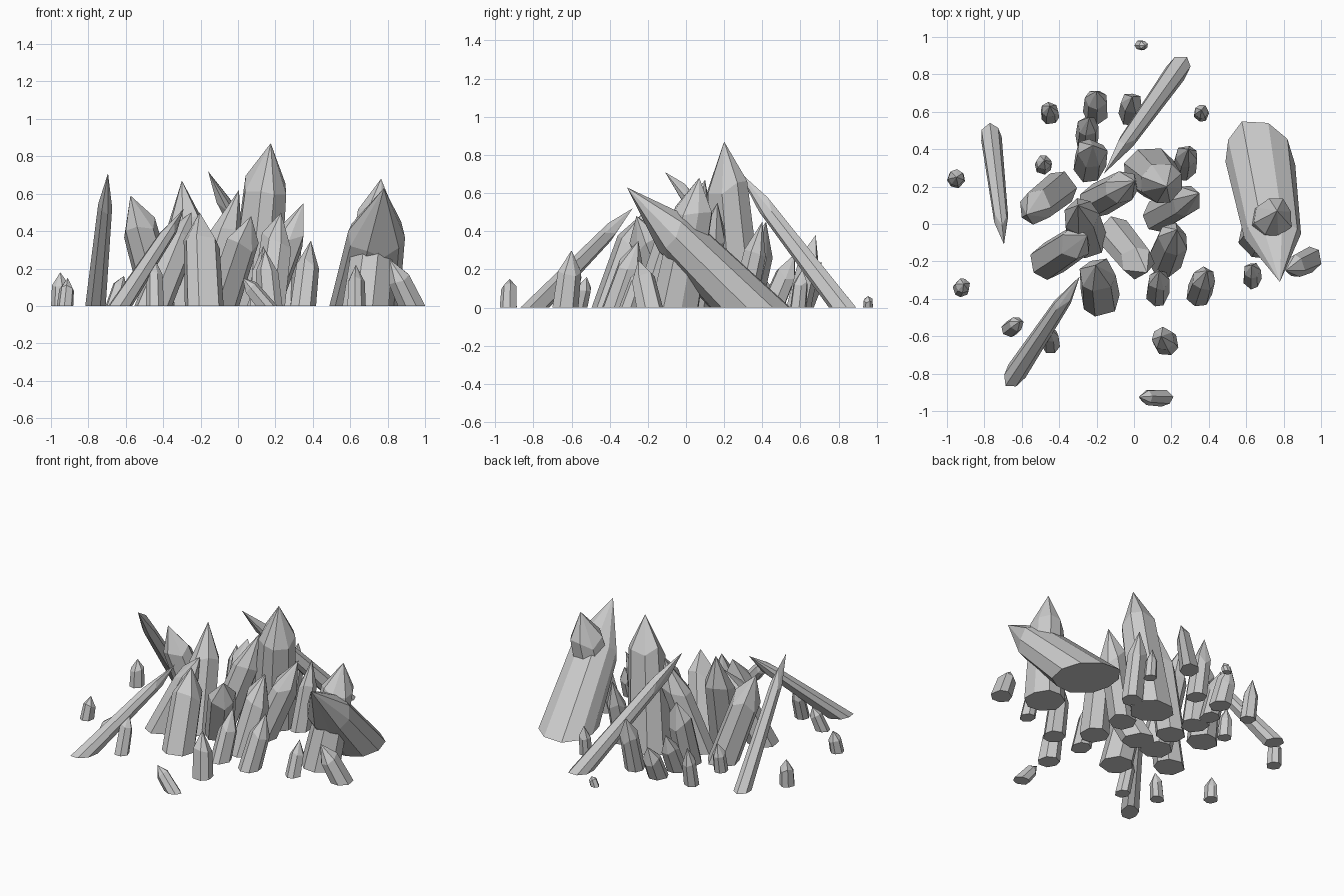
import bpy, bmesh, math, random
from mathutils import Vector

random.seed(7)


def crystal(name, base, tip, r, shoulder=0.68, taper=0.92, sides=7, squash=1.0):
    """Leaning faceted prism, cut flat at z=0, with a pointed cap."""
    b, t = Vector((base[0], base[1], 0)), Vector(tip)
    axis = t - b
    d = axis.normalized()
    u = d.cross(Vector((0.0, 1.0, 0.0)) if abs(d.y) < 0.9 else Vector((1.0, 0.0, 0.0))).normalized()
    v = d.cross(u)
    phase = random.uniform(0, math.tau)
    bm = bmesh.new()
    low, high = [], []
    for i in range(sides):
        a = phase + math.tau * (i + random.uniform(-0.15, 0.15)) / sides
        rad = r * random.uniform(0.96, 1.07)
        side = (u * math.cos(a) + v * math.sin(a) * squash) * rad
        p = b + side
        low.append(bm.verts.new(p - d * (p.z / d.z)))      # slide along the axis to the ground
        f = shoulder + random.uniform(-0.08, 0.08)
        high.append(bm.verts.new(b + axis * f + side * taper))
    apex = bm.verts.new(t)
    bm.faces.new(low)
    for i in range(sides):
        j = (i + 1) % sides
        bm.faces.new((low[i], low[j], high[j], high[i]))
        bm.faces.new((high[i], high[j], apex))
    bmesh.ops.recalc_face_normals(bm, faces=bm.faces)
    me = bpy.data.meshes.new(name)
    bm.to_mesh(me)
    bm.free()
    bpy.context.collection.objects.link(bpy.data.objects.new(name, me))


# Main tall crystal, and the broad leaning one with its upright partner
crystal("tall_crystal", (0.09, 0.28), (0.175, 0.20, 0.87), 0.14, 0.77, 0.82, 8)
crystal("broad_leaning_crystal", (0.67, 0.335), (0.78, -0.31, 0.63), 0.185, 0.62, 0.83, 10, 0.82)
crystal("upright_side_crystal", (0.685, -0.06), (0.765, 0.07, 0.68), 0.126, 0.72, 0.82, 8)

# Long thin leaning shards
crystal("front_shard", (-0.63, -0.795), (-0.29, -0.28, 0.52), 0.056, 0.75, 0.7)
crystal("back_shard", (0.235, 0.825), (-0.16, 0.27, 0.72), 0.06, 0.75, 0.72)
crystal("left_shard", (-0.765, 0.465), (-0.695, -0.11, 0.71), 0.056, 0.8, 0.7)

# Central cluster: base, tip, radius
cluster = [
    ((-0.41, 0.18), (-0.575, 0.05, 0.59), 0.10),
    ((-0.455, -0.195), (-0.25, -0.06, 0.50), 0.094),
    ((-0.185, -0.39), (-0.205, -0.22, 0.50), 0.104),
    ((-0.09, -0.065), (0.07, -0.26, 0.48), 0.095),
    ((-0.20, 0.12), (0.005, 0.23, 0.62), 0.092),
    ((-0.25, -0.08), (-0.30, 0.10, 0.67), 0.102),
    ((0.14, 0.05), (0.35, 0.165, 0.55), 0.088),
    ((0.165, -0.19), (0.23, -0.03, 0.50), 0.093),
    ((-0.24, 0.31), (-0.22, 0.42, 0.45), 0.087),
]
for n, (b, t, r) in enumerate(cluster, 1):
    crystal(f"cluster_crystal_{n}", b, t, r)

# Small outlying crystals: base, tip, radius
small = [
    ((0.125, -0.37), (0.135, -0.25, 0.32), 0.065),
    ((0.35, -0.37), (0.39, -0.25, 0.35), 0.07),
    ((0.63, -0.295), (0.63, -0.22, 0.22), 0.05),
    ((0.93, -0.195), (0.81, -0.25, 0.25), 0.068),
    ((0.17, -0.635), (0.145, -0.60, 0.30), 0.067),
    ((0.15, -0.93), (0.025, -0.925, 0.15), 0.045),
    ((-0.445, -0.645), (-0.45, -0.56, 0.26), 0.048),
    ((-0.66, -0.56), (-0.61, -0.52, 0.16), 0.045),
    ((-0.925, -0.345), (-0.91, -0.32, 0.15), 0.045),
    ((-0.95, 0.24), (-0.95, 0.25, 0.18), 0.05),
    ((-0.485, 0.31), (-0.48, 0.34, 0.20), 0.045),
    ((-0.45, 0.58), (-0.45, 0.63, 0.27), 0.05),
    ((-0.205, 0.60), (-0.20, 0.71, 0.24), 0.066),
    ((-0.25, 0.45), (-0.24, 0.57, 0.28), 0.063),
    ((-0.02, 0.59), (-0.01, 0.68, 0.38), 0.065),
    ((0.27, 0.30), (0.29, 0.40, 0.45), 0.067),
    ((0.36, 0.59), (0.36, 0.61, 0.20), 0.042),
    ((0.035, 0.955), (0.06, 0.955, 0.06), 0.028),
]
for n, (b, t, r) in enumerate(small, 1):
    crystal(f"small_crystal_{n}", b, t, r, 0.62, 0.9)
